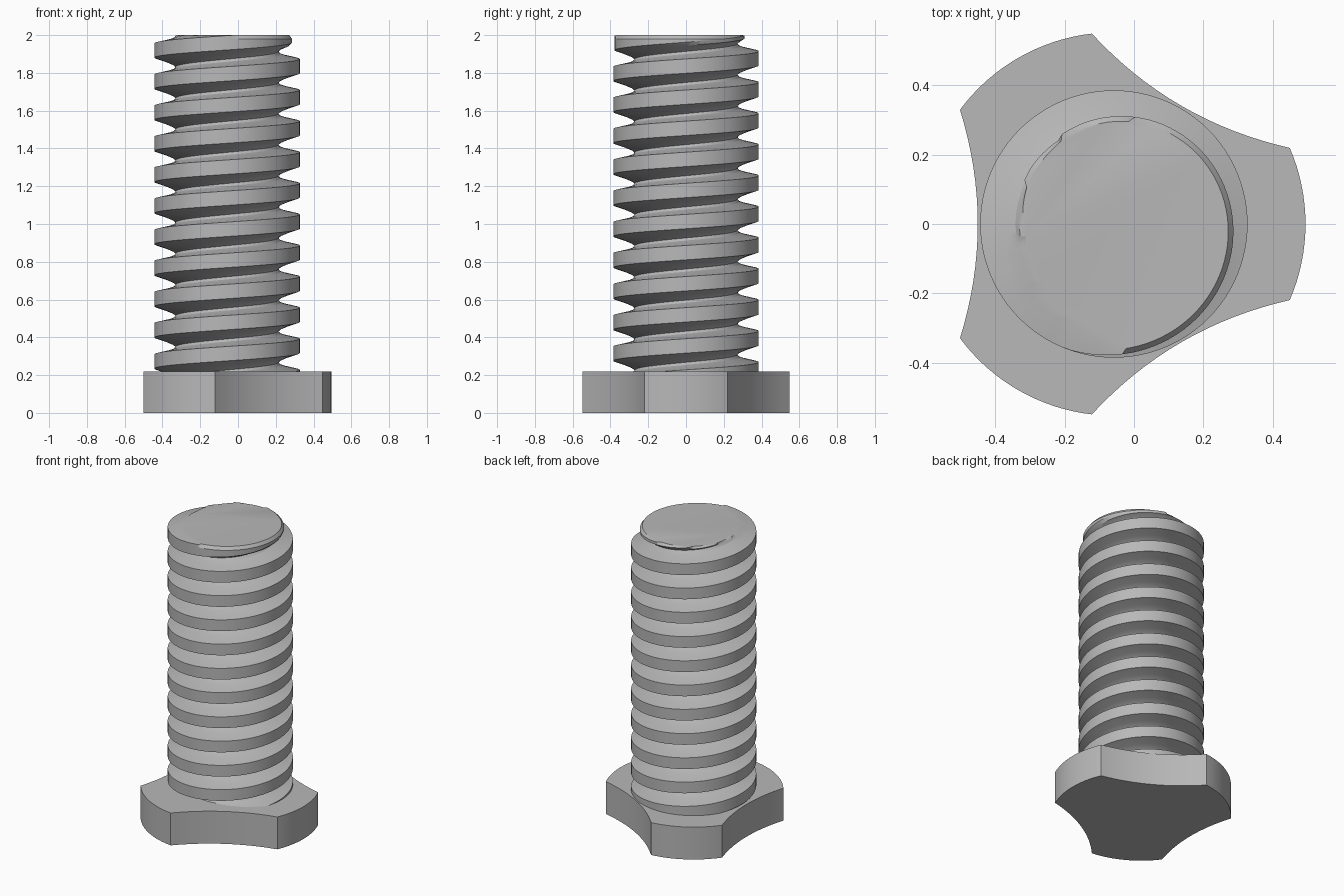
import bpy, bmesh, math

if "Cube" in bpy.data.objects:
    bpy.data.objects.remove(bpy.data.objects["Cube"], do_unlink=True)

AXIS_X = -0.058
HEAD_TOP = 0.22
TOP = 2.0
PITCH = 0.1646
CREST_R, ROOT_R = 0.385, 0.272
SEGMENTS = 96

steel = bpy.data.materials.new("grey steel")
steel.use_nodes = True
colour = (0.48, 0.48, 0.48, 1)
steel.diffuse_color = colour
steel.node_tree.nodes["Principled BSDF"].inputs["Base Color"].default_value = colour


def finish(name, bm):
    bmesh.ops.recalc_face_normals(bm, faces=bm.faces)
    mesh = bpy.data.meshes.new(name)
    bm.to_mesh(mesh)
    bm.free()
    mesh.materials.append(steel)
    obj = bpy.data.objects.new(name, mesh)
    obj.location.x = AXIS_X
    bpy.context.collection.objects.link(obj)
    bpy.ops.object.select_all(action="DESELECT")
    obj.select_set(True)
    bpy.context.view_layer.objects.active = obj
    bpy.ops.object.shade_smooth_by_angle(angle=math.radians(28))
    return obj


# Three-lobed head: convex lobe arcs joined by hollow sides
def head_outline(radius=0.552, hollow=0.392, half=math.radians(23.4), steps=16):
    points = []
    for lobe in range(3):
        turn = lobe * math.tau / 3
        for i in range(steps):
            a = turn - half + 2 * half * i / steps
            points.append((radius * math.cos(a), radius * math.sin(a)))
        # hollow side, bowed in from the chord between two corners
        mid = turn + math.pi / 3
        spread = math.pi / 3 - half
        chord, width = radius * math.cos(spread), radius * math.sin(spread)
        for i in range(steps):
            s = 2 * i / steps - 1
            d = hollow + (chord - hollow) * s * s
            points.append((d * math.cos(mid) - s * width * math.sin(mid),
                           d * math.sin(mid) + s * width * math.cos(mid)))
    return points


bm = bmesh.new()
base = bm.faces.new([bm.verts.new((x, y, 0)) for x, y in head_outline()])
up = bmesh.ops.extrude_face_region(bm, geom=[base], use_keep_orig=True)["geom"]
bmesh.ops.translate(bm, vec=(0, 0, HEAD_TOP),
                    verts=[v for v in up if isinstance(v, bmesh.types.BMVert)])
finish("bolt_head", bm)

# Threaded shank: one pitch of the thread profile swept along a helix
profile = [(-0.038, CREST_R), (0.038, CREST_R), (0.053, 0.315), (0.064, 0.283),
           (0.078, ROOT_R), (0.092, 0.289), (0.108, 0.328), (PITCH - 0.038, CREST_R)]


def runout(z):
    # the crest fades into the core at the tip
    fade = min(1, max(0, (z - 1.95) / 0.12))
    return CREST_R + (ROOT_R + 0.015 - CREST_R) * fade


bm = bmesh.new()
previous = None
for j in range(13 * SEGMENTS + 1):
    turns = j / SEGMENTS - 11
    a = turns * math.tau
    centre = 1.836 + turns * PITCH
    column = []
    for u, r in profile:
        r = min(r, runout(centre + round(u / PITCH) * PITCH))
        column.append(bm.verts.new((r * math.cos(a), r * math.sin(a), centre + u)))
    if previous:
        for i in range(len(profile) - 1):
            bm.faces.new((previous[i], column[i], column[i + 1], previous[i + 1]))
    previous = column
bmesh.ops.remove_doubles(bm, verts=bm.verts, dist=0.0005)


def slice_at(z, **clear):
    bmesh.ops.bisect_plane(bm, geom=bm.verts[:] + bm.edges[:] + bm.faces[:],
                           plane_co=(0, 0, z), plane_no=(0, 0, 1), dist=1e-5, **clear)


# Trim both ends, soften the tip rim and close the ends
slice_at(TOP, clear_outer=True)
slice_at(HEAD_TOP - 0.02, clear_inner=True)
slice_at(TOP - 0.02)
for v in bm.verts:
    if v.co.z > TOP - 1e-4:
        r = math.hypot(v.co.x, v.co.y)
        v.co.x *= 1 - 0.015 / r
        v.co.y *= 1 - 0.015 / r
bmesh.ops.holes_fill(bm, edges=[e for e in bm.edges if e.is_boundary], sides=0)
finish("threaded_shank", bm)
